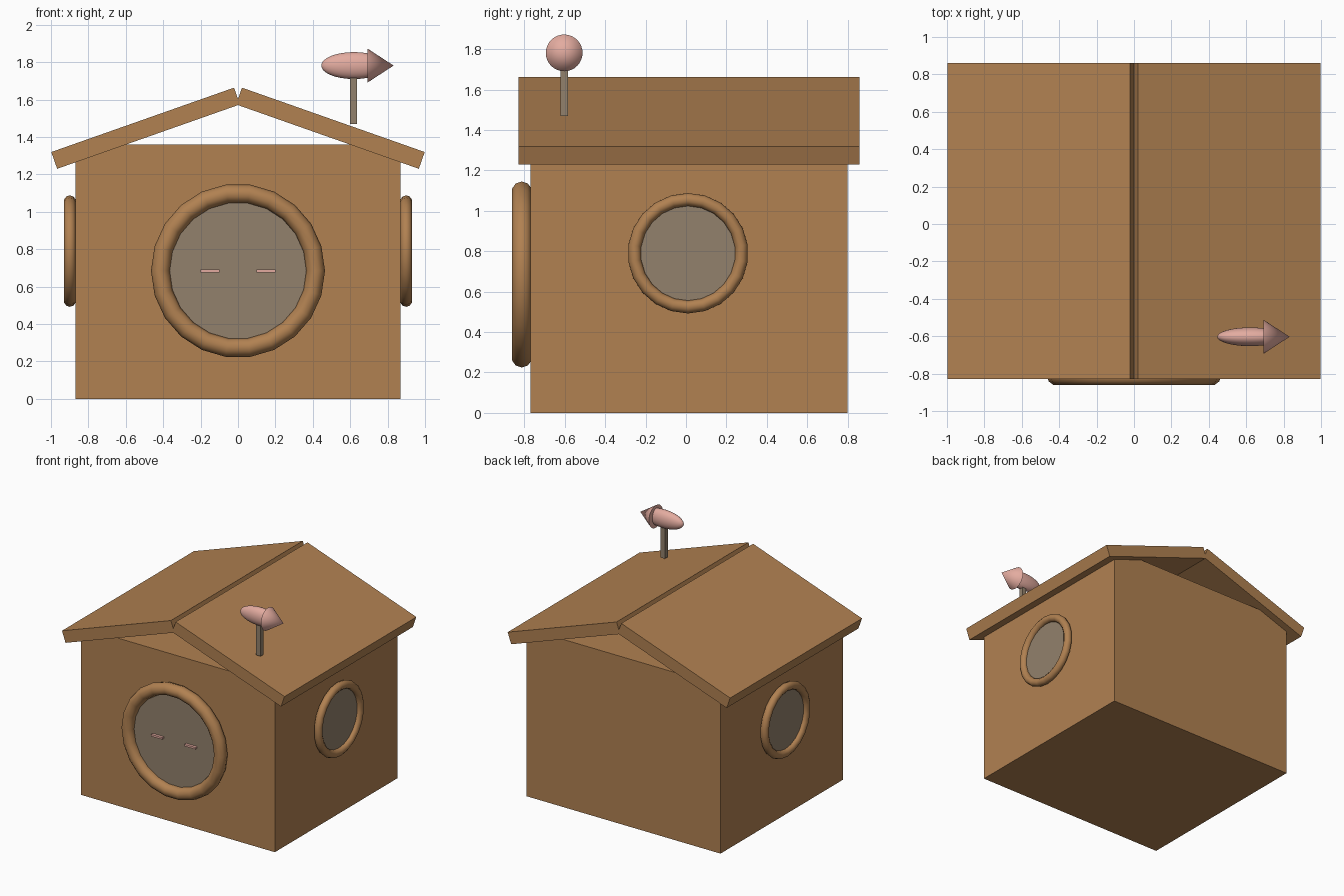
import bpy
from math import radians, pi

cube = bpy.data.objects.get("Cube")
if cube:
    bpy.data.objects.remove(cube, do_unlink=True)


def material(name, rgb):
    m = bpy.data.materials.new(name)
    m.use_nodes = True
    m.diffuse_color = (*rgb, 1)
    m.node_tree.nodes["Principled BSDF"].inputs["Base Color"].default_value = (*rgb, 1)
    return m


WOOD = material("warm wood", (0.44, 0.22, 0.083))
GREY = material("taupe grey", (0.29, 0.22, 0.15))
PINK = material("dusty pink", (0.77, 0.41, 0.35))


def finish(name, mat, smooth=False):
    ob = bpy.context.object
    ob.name = name
    ob.data.materials.append(mat)
    if smooth:
        bpy.ops.object.shade_smooth_by_angle(angle=radians(50))
    return ob


def box(name, mat, loc, size, rot=(0, 0, 0)):
    bpy.ops.mesh.primitive_cube_add(size=1, location=loc, rotation=rot)
    bpy.context.object.scale = size
    return finish(name, mat)


def round_window(name, centre, rot, ring, tube, inset):
    # Rim, then a pane set slightly behind the middle of the rim
    bpy.ops.mesh.primitive_torus_add(location=centre, rotation=rot, major_radius=ring,
                                     minor_radius=tube, major_segments=22, minor_segments=10)
    finish(name + "_rim", WOOD, True)
    loc = [c + i for c, i in zip(centre, inset)]
    bpy.ops.mesh.primitive_cylinder_add(vertices=22, radius=ring - tube * 0.6, depth=0.03,
                                        location=loc, rotation=rot)
    finish(name + "_pane", GREY)


# House body
box("house_body", WOOD, (0, 0.015, 0.68), (1.74, 1.57, 1.36))

# Roof slabs, front pane bars and side windows, one per side
for side, label in ((1, "left"), (-1, "right")):
    box("roof_" + label, WOOD, (side * 0.494, 0.015, 1.447), (1.036, 1.69, 0.095),
        (0, side * radians(19.4), 0))
    box("eye_bar_" + label, PINK, (side * 0.15, -0.815, 0.685), (0.1, 0.03, 0.016))
    round_window("side_window_" + label, (side * 0.899, 0.01, 0.79), (0, pi / 2, 0),
                 0.266, 0.032, (-side * 0.015, 0, 0))

# Front round opening
round_window("front_window", (0, -0.813, 0.685), (pi / 2, 0, 0), 0.415, 0.05, (0, 0.02, 0))

# Arrow weather vane
box("vane_post", GREY, (0.618, -0.603, 1.6), (0.038, 0.038, 0.26))
bpy.ops.mesh.primitive_uv_sphere_add(segments=32, ring_count=16, radius=1,
                                     location=(0.62, -0.603, 1.782))
bpy.context.object.scale = (0.175, 0.05, 0.072)
finish("vane_body", PINK, True)
bpy.ops.mesh.primitive_cone_add(vertices=32, radius1=0.091, depth=0.14,
                                location=(0.762, -0.603, 1.782), rotation=(0, pi / 2, 0))
finish("vane_tip", PINK, True)
